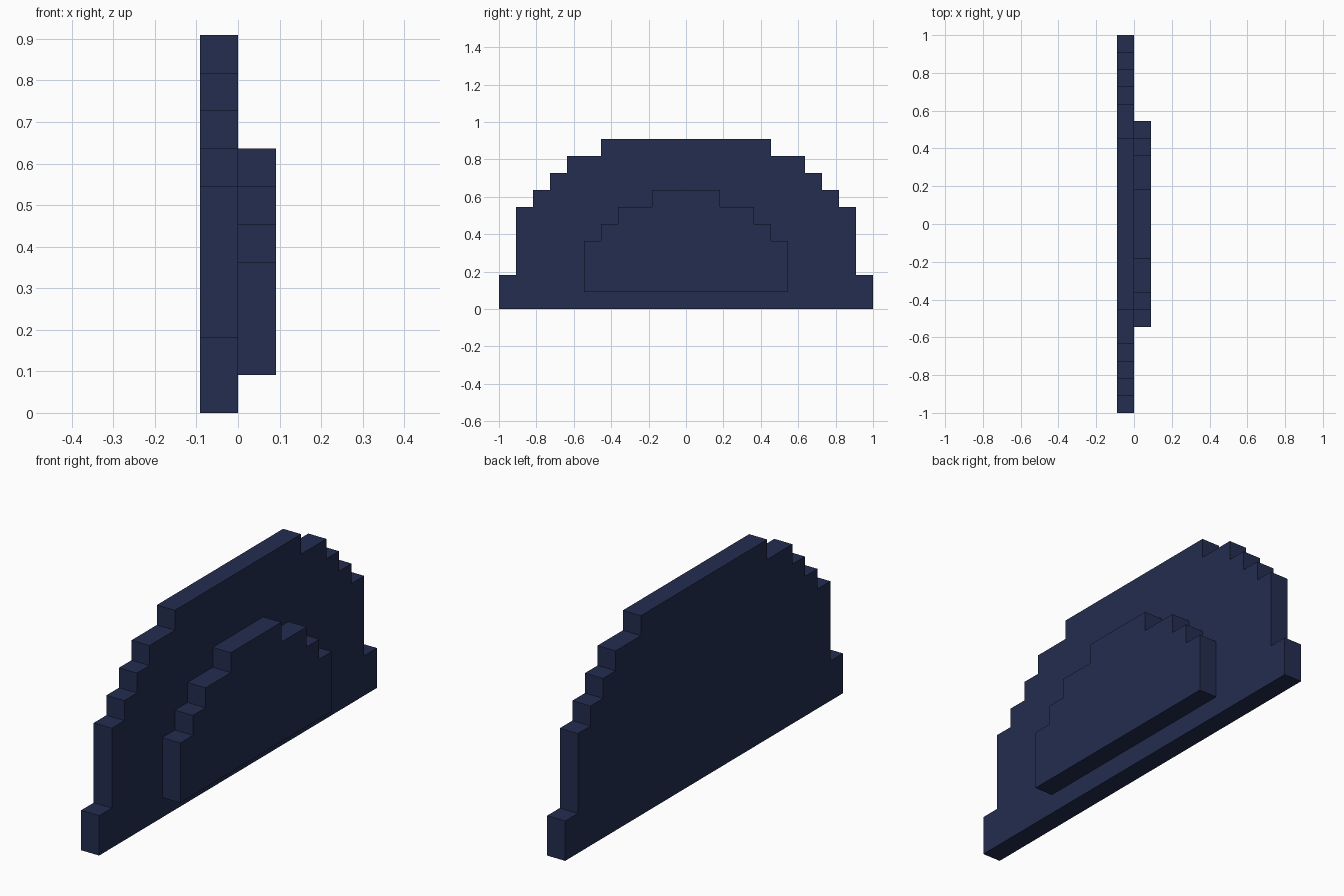
import bpy
import bmesh

if "Cube" in bpy.data.objects:
    bpy.data.objects.remove(bpy.data.objects["Cube"])

UNIT = 1 / 11  # size of one block

navy = bpy.data.materials.new("navy")
navy.diffuse_color = (0.0168, 0.0262, 0.080, 1)
navy.use_nodes = True
navy.node_tree.nodes["Principled BSDF"].inputs["Base Color"].default_value = navy.diffuse_color


def stepped_slab(name, x0, x1, base, steps):
    """Extrude a mirrored stair outline; steps are (half width, top height) in blocks."""
    right, z = [], base
    for half, top in steps:
        right += [(half, z), (half, top)]
        z = top
    outline = right + [(-y, z) for y, z in reversed(right)]

    bm = bmesh.new()
    face = bm.faces.new([bm.verts.new((x0 * UNIT, y * UNIT, z * UNIT)) for y, z in outline])
    ext = bmesh.ops.extrude_face_region(bm, geom=[face], use_keep_orig=True)
    verts = [g for g in ext["geom"] if isinstance(g, bmesh.types.BMVert)]
    bmesh.ops.translate(bm, verts=verts, vec=((x1 - x0) * UNIT, 0, 0))
    bmesh.ops.recalc_face_normals(bm, faces=bm.faces)

    mesh = bpy.data.meshes.new(name)
    bm.to_mesh(mesh)
    bm.free()
    mesh.materials.append(navy)
    obj = bpy.data.objects.new(name, mesh)
    bpy.context.collection.objects.link(obj)
    return obj


# Large stepped dome at the back
stepped_slab("back_panel", -1, 0, 0,
             [(11, 2), (10, 6), (9, 7), (8, 8), (7, 9), (5, 10)])

# Smaller stepped dome raised on its right side
stepped_slab("raised_panel", 0, 1, 1,
             [(6, 4), (5, 5), (4, 6), (2, 7)])
